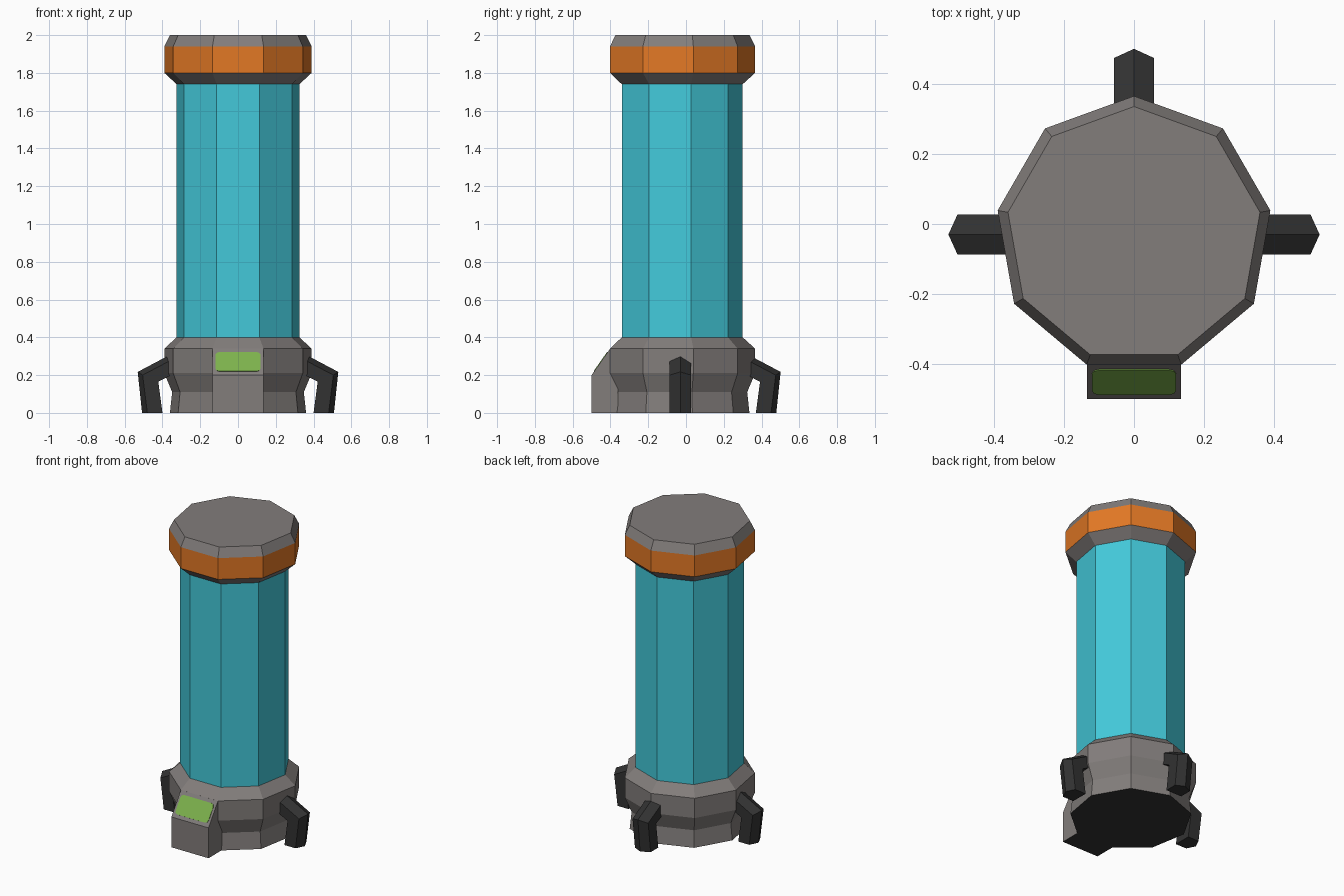
import bpy, bmesh, math

if "Cube" in bpy.data.objects:
    bpy.data.objects.remove(bpy.data.objects["Cube"])

CY = -0.03   # y of the nine-sided body's axis
SIDES = 9


def srgb(r, g, b):
    lin = [(c / 255 / 12.92) if c < 11 else ((c / 255 + 0.055) / 1.055) ** 2.4 for c in (r, g, b)]
    return (*lin, 1.0)


def material(name, *rgb):
    m = bpy.data.materials.new(name)
    m.diffuse_color = srgb(*rgb)
    m.use_nodes = True
    m.node_tree.nodes["Principled BSDF"].inputs["Base Color"].default_value = m.diffuse_color
    return m


grey = material("warm grey", 130, 125, 123)
cyan = material("cyan", 67, 201, 218)
orange = material("orange", 226, 120, 37)
dark = material("dark grey", 50, 50, 50)
green = material("green", 125, 178, 76)


def finish(name, bm, mats):
    mesh = bpy.data.meshes.new(name)
    bm.to_mesh(mesh)
    bm.free()
    for m in mats:
        mesh.materials.append(m)
    ob = bpy.data.objects.new(name, mesh)
    bpy.context.collection.objects.link(ob)
    return ob


def lathe(name, profile, mats, band=None, bottom=None, top=None):
    """Nine-sided stack of rings (radius, z); band maps ring step to a material."""
    bm = bmesh.new()
    rings = []
    for r, z in profile:
        angles = [math.radians(90 + 360 * i / SIDES) for i in range(SIDES)]
        rings.append([bm.verts.new((r * math.cos(a), CY + r * math.sin(a), z)) for a in angles])
    for k in range(len(rings) - 1):
        lo, hi = rings[k], rings[k + 1]
        for i in range(SIDES):
            j = (i + 1) % SIDES
            bm.faces.new((lo[i], lo[j], hi[j], hi[i])).material_index = (band or {}).get(k, 0)
    if bottom is not None:
        bm.faces.new(rings[0][::-1]).material_index = bottom
    if top is not None:
        bm.faces.new(rings[-1]).material_index = top
    return finish(name, bm, mats)


def loft(name, sections, mats):
    """Closed solid through matching cross-sections."""
    bm = bmesh.new()
    rings = [[bm.verts.new(p) for p in s] for s in sections]
    n = len(rings[0])
    for a, b in zip(rings, rings[1:]):
        for i in range(n):
            j = (i + 1) % n
            bm.faces.new((a[i], a[j], b[j], b[i]))
    bm.faces.new(rings[0][::-1])
    bm.faces.new(rings[-1])
    bmesh.ops.recalc_face_normals(bm, faces=bm.faces)
    return finish(name, bm, mats)


# Main column: base with pinched foot, tube, and cap with a coloured band
lathe("base", [(0.366, 0), (0.354, 0.11), (0.396, 0.21), (0.396, 0.34), (0.33, 0.40)],
      [grey, dark], bottom=1)
lathe("tube", [(0.33, 0.40), (0.33, 1.74)], [cyan])
lathe("cap", [(0.33, 1.74), (0.396, 1.80), (0.396, 1.94), (0.366, 2.0)],
      [grey, orange], band={1: 1}, top=0)

# Control box on the front with a sloping top
box_profile = [(-0.50, 0), (-0.50, 0.20), (-0.402, 0.34), (-0.36, 0.34), (-0.36, 0)]
box = loft("control_box", [[(x, y, z) for y, z in box_profile] for x in (-0.135, 0.135)],
           [grey, dark])
for f in box.data.polygons:
    if f.normal.z < -0.9:
        f.material_index = 1

# Green screen: thin rounded plate lying on the slope
dy, dz = 0.098, 0.14
length = math.hypot(dy, dz)
ny, nz = -dz / length, dy / length
half_w, half_h, rad = 0.12, 0.062, 0.02
outline = []
for q, (sx, sy) in enumerate(((1, 1), (-1, 1), (-1, -1), (1, -1))):
    for t in (0, 45, 90):
        a = math.radians(90 * q + t)
        outline.append((sx * (half_w - rad) + rad * math.cos(a),
                        sy * (half_h - rad) + rad * math.sin(a)))


def on_slope(u, v, h):
    s = v / length
    return (u, -0.451 + dy * s + ny * h, 0.27 + dz * s + nz * h)


loft("screen", [[on_slope(u, v, h) for u, v in outline] for h in (-0.002, 0.003)], [green])

# Three bent legs with a ridged outer side: (ridge, edge, inner) points as (radius, z)
leg_sections = [((0.508, 0), (0.480, 0), (0.400, 0)),
                ((0.531, 0.217), (0.505, 0.200), (0.422, 0.165)),
                ((0.340, 0.318), (0.340, 0.287), (0.340, 0.207))]
HALF = 0.057
for name, deg in (("right_leg", 0), ("back_leg", 90), ("left_leg", 180)):
    c, s = math.cos(math.radians(deg)), math.sin(math.radians(deg))
    sections = []
    for ridge, edge, inner in leg_sections:
        pts = [(*ridge, 0), (*edge, HALF), (*inner, HALF), (*inner, -HALF), (*edge, -HALF)]
        sections.append([(r * c - w * s, CY + r * s + w * c, z) for r, z, w in pts])
    loft(name, sections, [dark])
